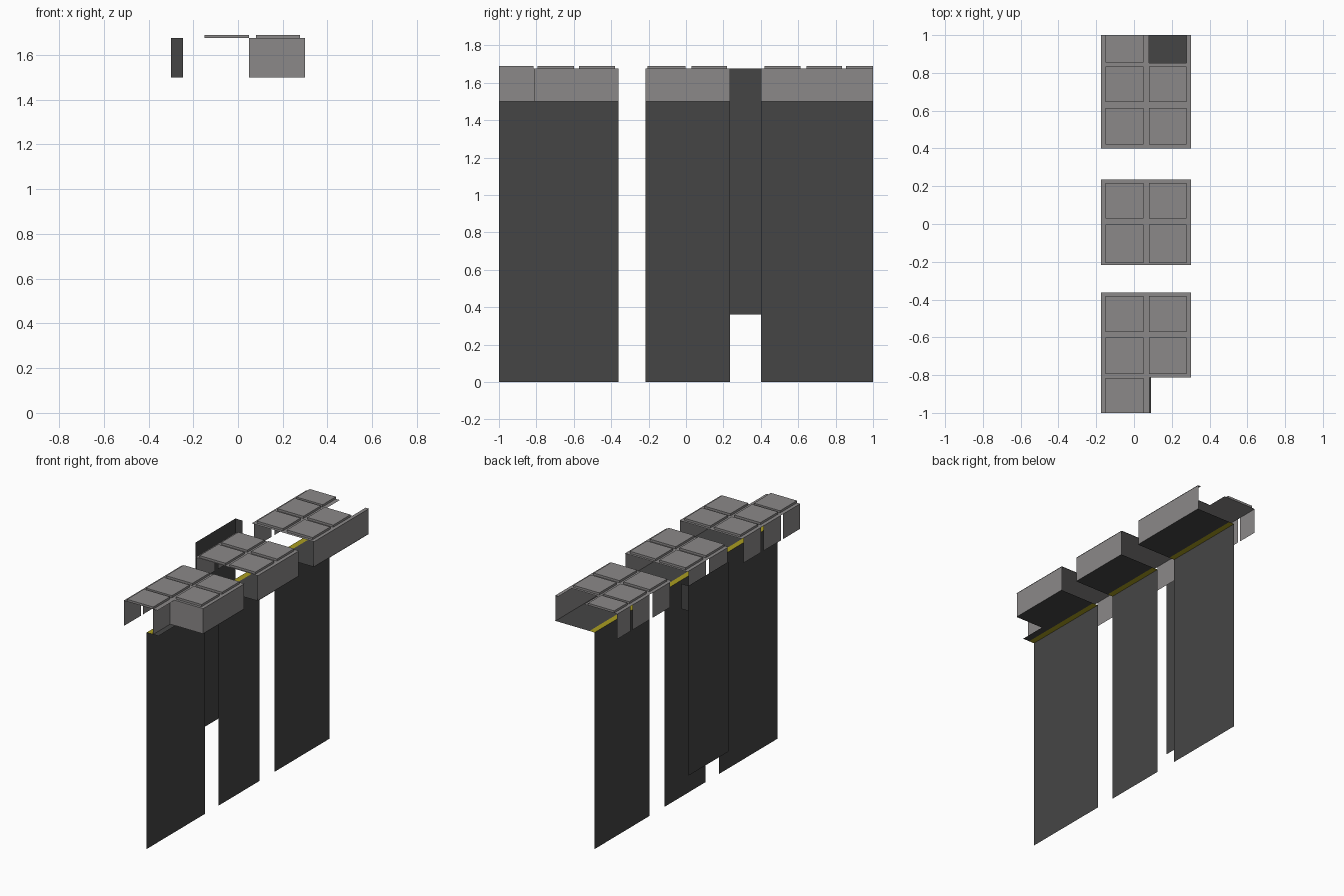
import bpy
import bmesh

if "Cube" in bpy.data.objects:
    bpy.data.objects.remove(bpy.data.objects["Cube"], do_unlink=True)


def make_material(name, rgb):
    m = bpy.data.materials.new(name)
    m.use_nodes = True
    m.diffuse_color = (*rgb, 1)
    bsdf = m.node_tree.nodes["Principled BSDF"]
    bsdf.inputs["Base Color"].default_value = (*rgb, 1)
    bsdf.inputs["Roughness"].default_value = 0.9
    return m


LIGHT = make_material("light concrete grey", (0.26, 0.25, 0.25))
DARK = make_material("dark grey", (0.06, 0.06, 0.06))
YELLOW = make_material("safety yellow", (0.40, 0.34, 0.015))


def finish(name, bm, mat):
    me = bpy.data.meshes.new(name)
    bm.to_mesh(me)
    bm.free()
    me.materials.append(mat)
    ob = bpy.data.objects.new(name, me)
    bpy.context.collection.objects.link(ob)


def sheet(bm, xs, ys, zs, flip=False):
    """Thin rectangle; the axis with equal bounds is its normal."""
    (a, b), (c, d), (e, f) = xs, ys, zs
    if a == b:
        pts = [(a, c, e), (a, d, e), (a, d, f), (a, c, f)]
    elif c == d:
        pts = [(a, c, e), (b, c, e), (b, c, f), (a, c, f)]
    else:
        pts = [(a, c, e), (b, c, e), (b, d, e), (a, d, e)]
    if flip:
        pts.reverse()
    bm.faces.new([bm.verts.new(p) for p in pts])


def panel(name, mat, *bounds, flip=False):
    bm = bmesh.new()
    sheet(bm, *bounds, flip=flip)
    finish(name, bm, mat)


def raised_tile(bm, xs, ys):
    """Open-bottomed slab on the deck."""
    sheet(bm, xs, ys, (TOP, TOP))
    for i in (0, 1):
        sheet(bm, (xs[i], xs[i]), ys, (DECK, TOP), flip=(i == 0))
        sheet(bm, xs, (ys[i], ys[i]), (DECK, TOP), flip=(i == 1))


FLOOR, DECK, TOP = 1.5, 1.675, 1.69
LEFT, RIGHT = -0.175, 0.303
COLUMNS = [(-0.15, 0.05), (0.08, 0.278)]
NOTCH_Y, HOLE_Y = -0.813, 0.853

# Each section: y range, and y ranges of its tile rows
SECTIONS = {
    "front": ((-1, -0.362), [(-1, -0.815), (-0.795, -0.6), (-0.572, -0.38)]),
    "middle": ((-0.216, 0.235), [(-0.207, -0.002), (0.03, 0.218)]),
    "back": ((0.4, 1), [(0.42, 0.613), (0.645, 0.835), (0.855, 1)]),
}

for name, (span, rows) in SECTIONS.items():
    y0, y1 = span
    inner = (NOTCH_Y if name == "front" else y0, y1)

    # Tall wall and ledge with a yellow edge
    panel(name + "_wall", DARK, (0, 0), span, (0, FLOOR))
    panel(name + "_edge_stripe", YELLOW, (0, 0.04), span, (FLOOR, FLOOR))
    panel(name + "_ledge", DARK, (0.04, RIGHT), inner, (FLOOR, FLOOR))
    panel(name + "_fascia", LIGHT, (0.3, 0.3), inner, (FLOOR, DECK))

    # Deck, with a cut corner at the front and an open bay at the back
    bm = bmesh.new()
    deck = (DECK, DECK)
    if name == "front":
        sheet(bm, (LEFT, 0.083), (y0, NOTCH_Y), deck)
        sheet(bm, (LEFT, RIGHT), inner, deck)
    elif name == "back":
        sheet(bm, (LEFT, RIGHT), (y0, HOLE_Y), deck)
        sheet(bm, (LEFT, COLUMNS[1][0]), (HOLE_Y, y1), deck)
        sheet(bm, (COLUMNS[1][1], RIGHT), (HOLE_Y, y1), deck)
    else:
        sheet(bm, (LEFT, RIGHT), span, deck)
    finish(name + "_deck", bm, LIGHT)

    # Raised tiles and the hanging skirts along the left edge
    tiles, skirts = bmesh.new(), bmesh.new()
    for row in rows:
        for col in COLUMNS:
            missing = row[1] < NOTCH_Y or row[0] > HOLE_Y
            if not (missing and col == COLUMNS[1]):
                raised_tile(tiles, col, row)
        sheet(skirts, (-0.173, -0.173), row, (FLOOR, DECK), flip=True)
    finish(name + "_tiles", tiles, LIGHT)
    finish(name + "_skirts", skirts, LIGHT)

# Walls and lip of the notched front corner
panel("notch_side", LIGHT, (0.05, 0.05), (-1, NOTCH_Y), (FLOOR, DECK))
panel("notch_front", LIGHT, (0.05, 0.3), (NOTCH_Y, NOTCH_Y), (FLOOR, DECK))
panel("notch_lip", DARK, (0.04, 0.09), (-1, NOTCH_Y), (FLOOR, FLOOR))

# Free-standing screen with a short return at its back end
panel("screen", DARK, (-0.3, -0.3), (-0.035, 0.4), (0.36, DECK))
panel("screen_return", DARK, (-0.3, -0.245), (0.4, 0.4), (FLOOR, DECK))
